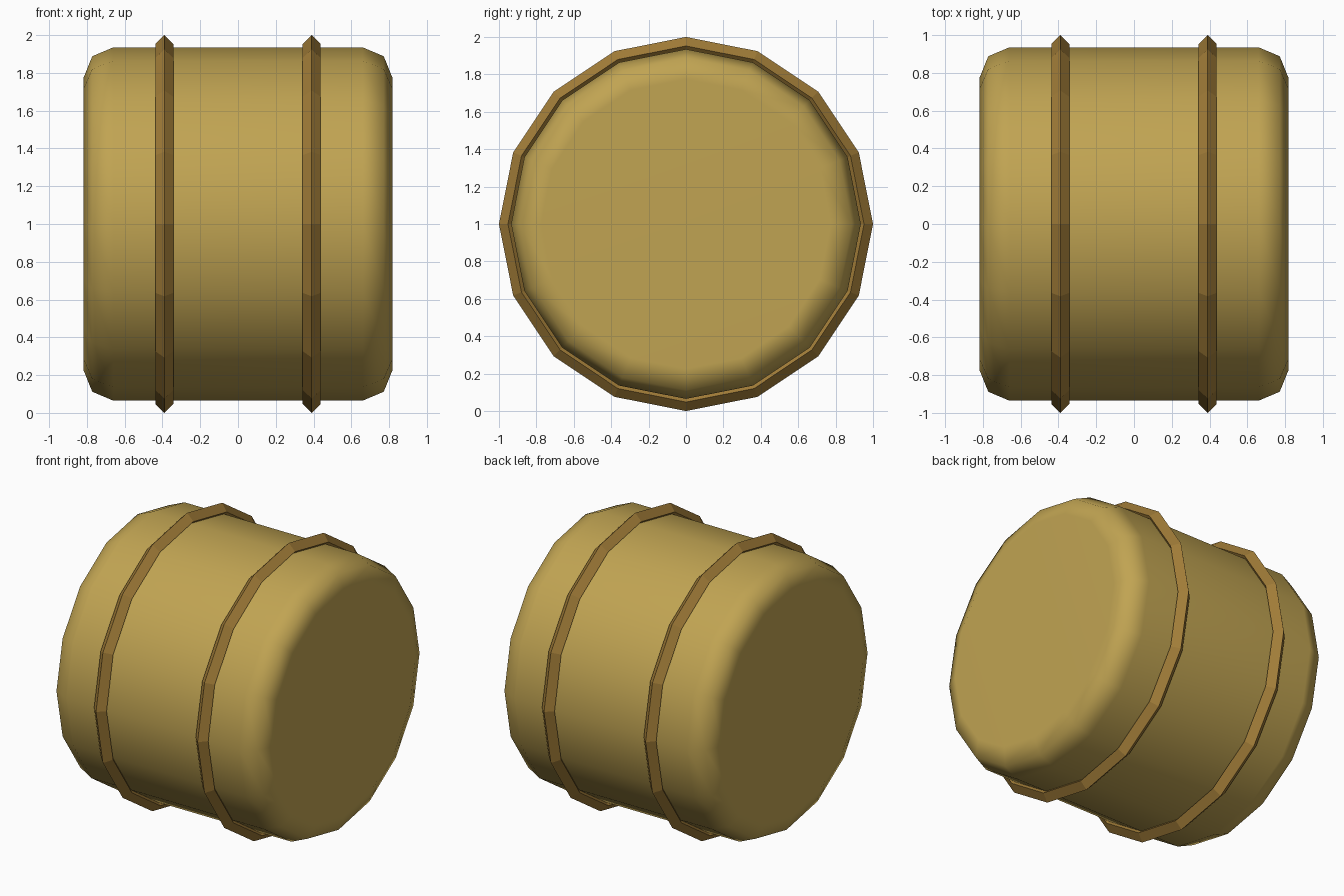
import bpy, bmesh
from math import radians
from mathutils import Matrix

cube = bpy.data.objects.get("Cube")
if cube:
    bpy.data.objects.remove(cube, do_unlink=True)

SIDES = 16
AXIS = Matrix.Rotation(radians(90), 4, 'Y')


def make_material(name, rgb):
    mat = bpy.data.materials.new(name)
    mat.use_nodes = True
    mat.diffuse_color = (*rgb, 1)
    mat.node_tree.nodes["Principled BSDF"].inputs["Base Color"].default_value = (*rgb, 1)
    return mat


brass = make_material("pale brass", (0.53, 0.37, 0.085))
bronze = make_material("dark bronze", (0.36, 0.205, 0.04))

# Drum body: cylinder lying along x with rounded rims
bm = bmesh.new()
bmesh.ops.create_cone(bm, cap_ends=True, segments=SIDES, radius1=0.935,
                      radius2=0.935, depth=1.635, matrix=AXIS)
rims = [e for e in bm.edges if abs(e.verts[0].co.x - e.verts[1].co.x) < 0.01]
bmesh.ops.bevel(bm, geom=rims, offset=0.157, offset_type='OFFSET', segments=2,
                profile=0.5, affect='EDGES')
for f in bm.faces:
    f.smooth = True
mesh = bpy.data.meshes.new("drum_body")
bm.to_mesh(mesh)
bm.free()
body = bpy.data.objects.new("drum_body", mesh)
bpy.context.collection.objects.link(body)
body.location.z = 1
mesh.materials.append(brass)
# Keep the end faces looking flat
weighted = body.modifiers.new("weighted_normals", 'WEIGHTED_NORMAL')
weighted.mode = 'FACE_AREA'

# Hoops: diamond-section rings around the body
for name, x in (("left_hoop", 0.39), ("right_hoop", -0.39)):
    bpy.ops.mesh.primitive_torus_add(
        major_segments=SIDES, minor_segments=4, major_radius=0.952,
        minor_radius=0.048, location=(x, 0, 1), rotation=(0, radians(90), 0))
    hoop = bpy.context.object
    hoop.name = name
    hoop.data.materials.append(bronze)
    bpy.ops.object.shade_flat()
